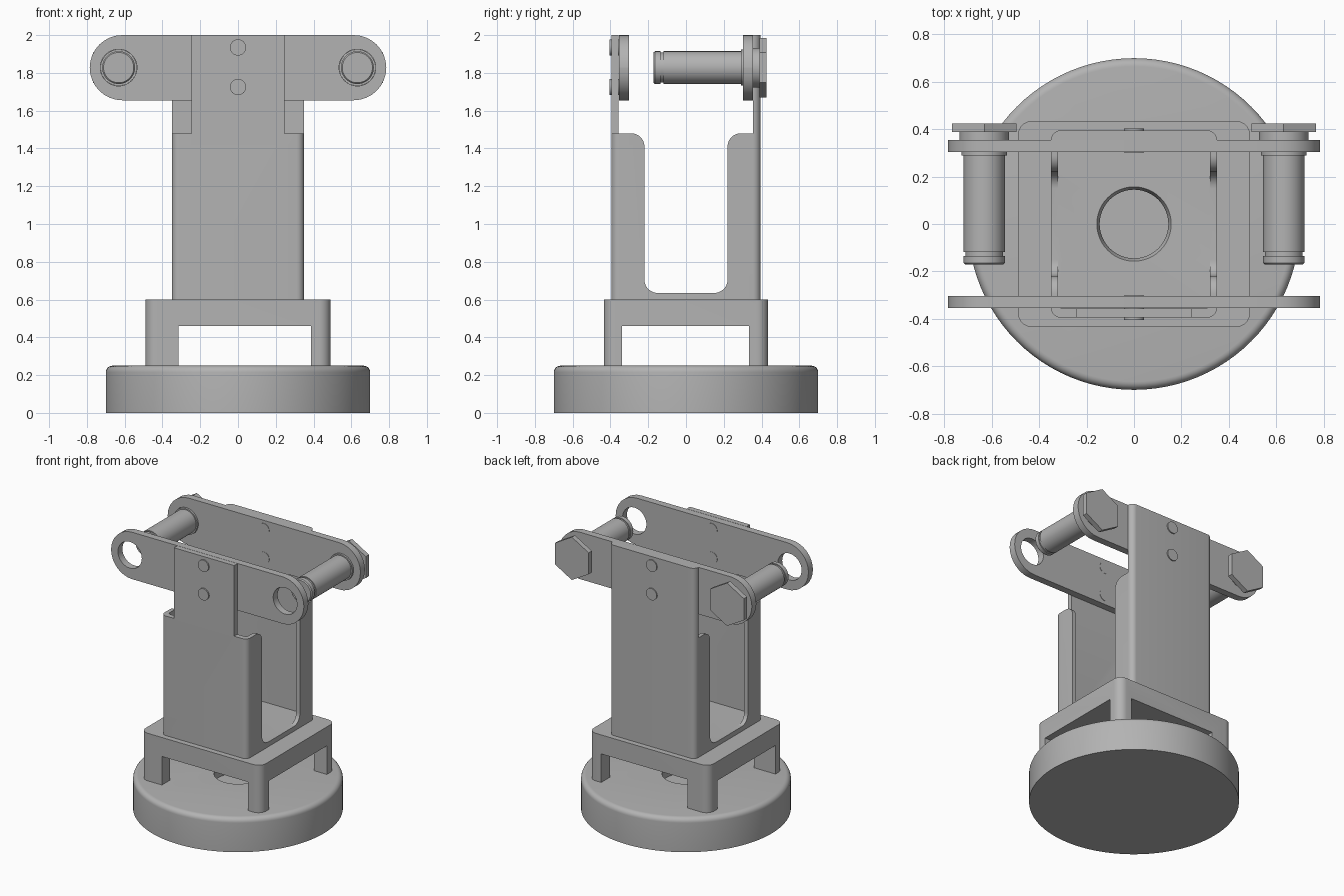
import bpy, bmesh
from math import pi, cos, sin, radians
from mathutils import Vector

if "Cube" in bpy.data.objects:
    bpy.data.objects.remove(bpy.data.objects["Cube"])

grey = bpy.data.materials.new("plain grey")
grey.use_nodes = True
grey.diffuse_color = (0.45, 0.45, 0.45, 1)
grey.node_tree.nodes["Principled BSDF"].inputs["Base Color"].default_value = (0.45, 0.45, 0.45, 1)


def rounded(corners, steps=8):
    """Outline from right-angled corners (a, b, radius)."""
    out = []
    for i, (a, b, r) in enumerate(corners):
        p = Vector((a, b))
        if r == 0:
            out.append(p)
            continue
        prev = (Vector(corners[i - 1][:2]) - p).normalized()
        nxt = (Vector(corners[(i + 1) % len(corners)][:2]) - p).normalized()
        for k in range(steps + 1):
            t = pi / 2 * k / steps
            out.append(p + r * (prev * (1 - sin(t)) + nxt * (1 - cos(t))))
    return out


def rect(a0, a1, b0, b1, r=0):
    return rounded([(a0, b0, r), (a1, b0, r), (a1, b1, r), (a0, b1, r)])


def circle(a, b, r, n=48, turn=0):
    return [Vector((a + r * cos(turn + 2 * pi * k / n), b + r * sin(turn + 2 * pi * k / n)))
            for k in range(n)]


def add(name, rings, axis):
    """Solid through a stack of (outline, position) rings along an axis."""
    place = {"x": lambda p, c: (c, p.x, p.y),
             "y": lambda p, c: (p.x, c, p.y),
             "z": lambda p, c: (p.x, p.y, c)}[axis]
    bm = bmesh.new()
    loops = [[bm.verts.new(place(p, c)) for p in pts] for pts, c in rings]
    n = len(loops[0])
    for lower, upper in zip(loops, loops[1:]):
        for i in range(n):
            j = (i + 1) % n
            bm.faces.new((lower[i], lower[j], upper[j], upper[i]))
    bm.faces.new(loops[0])
    bm.faces.new(loops[-1])
    bmesh.ops.recalc_face_normals(bm, faces=bm.faces)
    mesh = bpy.data.meshes.new(name)
    bm.to_mesh(mesh)
    bm.free()
    mesh.materials.append(grey)
    ob = bpy.data.objects.new(name, mesh)
    bpy.context.collection.objects.link(ob)
    return ob


def prism(name, pts, axis, lo, hi):
    return add(name, [(pts, lo), (pts, hi)], axis)


def select(ob):
    bpy.ops.object.select_all(action="DESELECT")
    ob.select_set(True)
    bpy.context.view_layer.objects.active = ob


def cut(ob, *cutters):
    for cutter in cutters:
        mod = ob.modifiers.new("cut", "BOOLEAN")
        mod.operation = "DIFFERENCE"
        mod.solver = "EXACT"
        mod.object = cutter
        select(ob)
        bpy.ops.object.modifier_apply(modifier=mod.name)
        bpy.data.objects.remove(cutter)


parts = []

# Round base with a softened rim and a shallow socket
rim = 0.035
rings = [(circle(0, 0, 0.7, 96), 0)]
for k in range(7):
    t = pi / 2 * k / 6
    rings.append((circle(0, 0, 0.7 - rim + rim * cos(t), 96), 0.25 - rim + rim * sin(t)))
base = add("base", rings, "z")
cut(base, prism("socket_cutter", circle(0, 0, 0.16), "z", 0.18, 0.4))
parts.append(base)

# Four-legged stand, cleared through both ways
stand = prism("stand", rect(-0.49, 0.49, -0.435, 0.435, 0.06), "z", 0.25, 0.6)
cut(stand,
    prism("front_window_cutter", rect(-0.315, 0.386, 0.1, 0.46), "y", -1, 1),
    prism("side_window_cutter", rect(-0.34, 0.333, 0.1, 0.46), "x", -1, 1),
    prism("stand_hole_cutter", circle(0, 0, 0.145), "z", 0.3, 0.8))
parts.append(stand)

# Folded column: box shell, open sides, narrow front tongue and full back plate
column = prism("column", rect(-0.35, 0.35, -0.395, 0.395, 0.04), "z", 0.6, 2)
side_opening = rounded([(-0.357, 2.2, 0), (-0.357, 1.48, 0), (-0.22, 1.48, 0.07),
                        (-0.22, 0.635, 0.07), (0.22, 0.635, 0.07), (0.22, 1.48, 0.07),
                        (0.355, 1.48, 0), (0.355, 2.2, 0)])
# Convex shoulder corners and concave floor corners share the same rounding
cut(column,
    prism("inside_cutter", rect(-0.32, 0.32, -0.357, 0.355, 0.02), "z", 0.635, 2.3),
    prism("side_opening_cutter", side_opening, "x", -1, 1),
    prism("left_shoulder_cutter", rect(0.245, 0.6, 1.48, 2.2), "y", -0.6, -0.3),
    prism("right_shoulder_cutter", rect(-0.6, -0.245, 1.48, 2.2), "y", -0.6, -0.3),
    add("floor_hole_cutter", [(circle(0, 0, 0.145), 0.5), (circle(0, 0, 0.145), 0.61),
                              (circle(0, 0, 0.157), 0.635), (circle(0, 0, 0.157), 0.7)], "z"))
parts.append(column)

# Link plates with pin holes
pin_x, pin_z = 0.632, 1.828
for name, lo, hi in (("front_link", -0.355, -0.303), ("back_link", 0.303, 0.355)):
    link = prism(name, rect(-0.785, 0.785, 1.655, 2, 0.1724), "y", lo, hi)
    for side in (-1, 1):
        cut(link, prism("pin_hole_cutter", circle(side * pin_x, pin_z, 0.097), "y", lo - 0.1, hi + 0.1))
    parts.append(link)

# Rivets joining links to the column
for name, lo, hi in (("front_rivet", -0.405, -0.301), ("back_rivet", 0.301, 0.403)):
    for z in (1.935, 1.725):
        parts.append(prism(name, circle(0, z, 0.043, 32), "y", lo, hi))

# Pins: grooved shaft, collar and six-sided head
for name, side in (("left_pin", 1), ("right_pin", -1)):
    x = side * pin_x
    steps = [(0.08, -0.172), (0.087, -0.165), (0.087, -0.135), (0.08, -0.135), (0.08, -0.118),
             (0.087, -0.118), (0.087, 0.29), (0.096, 0.29), (0.096, 0.355),
             (0.105, 0.355), (0.105, 0.39)]
    parts.append(add(name, [(circle(x, pin_z, r), y) for r, y in steps], "y"))
    parts.append(prism(name + "_head", circle(x, pin_z, 0.158, 6, pi / 2), "y", 0.388, 0.425))

for ob in parts:
    select(ob)
    bpy.ops.object.shade_smooth_by_angle(angle=radians(30))
